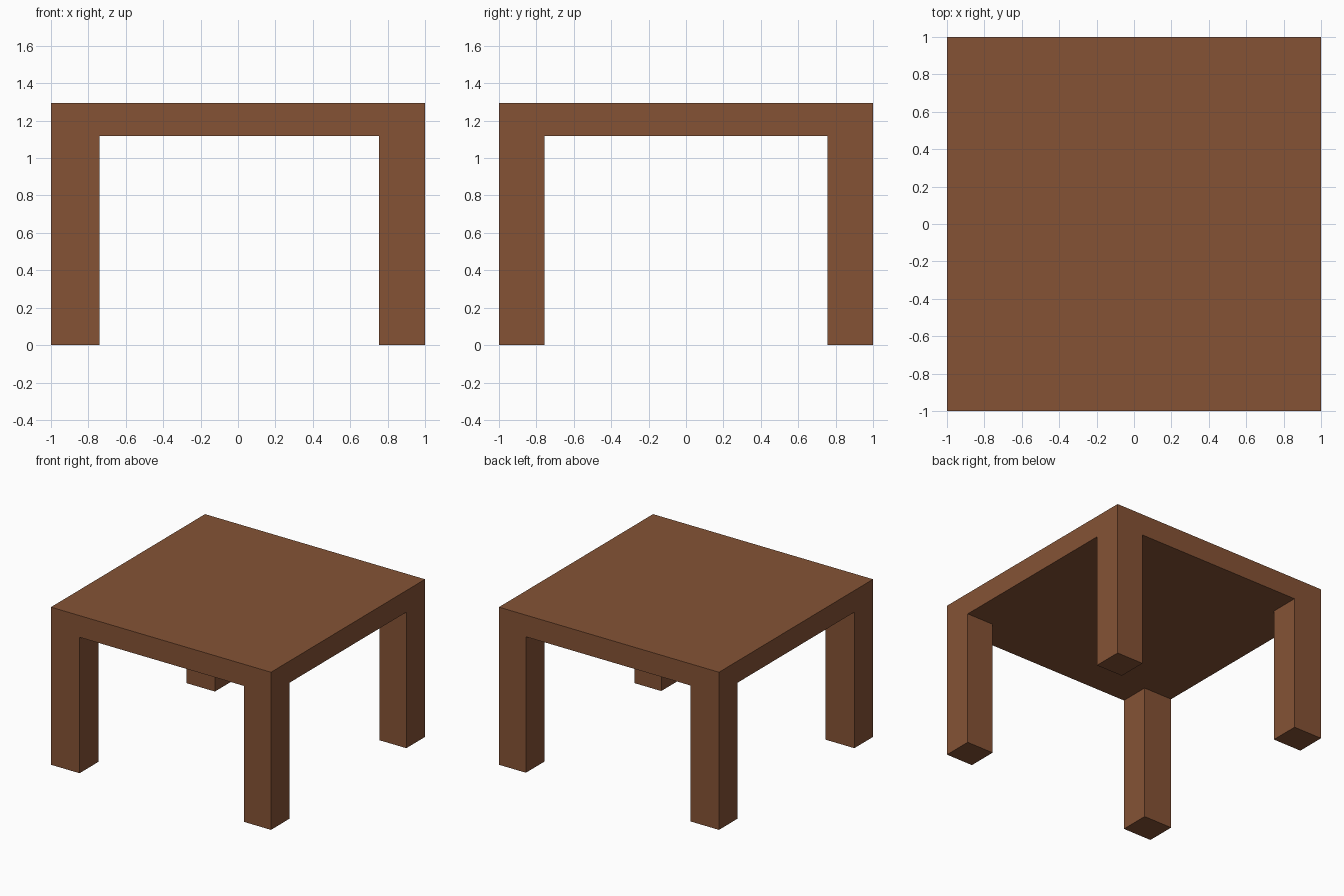
import bpy
import bmesh

if "Cube" in bpy.data.objects:
    bpy.data.objects.remove(bpy.data.objects["Cube"])

HEIGHT = 1.295      # top of the table
UNDER = 1.117       # underside of the slab, where the legs begin
LEG_Y = 0.243       # leg depth
LEG_X = {-1: 0.26, 1: 0.245}   # left legs are slightly wider

wood = bpy.data.materials.new("brown wood")
wood.diffuse_color = (0.235, 0.086, 0.036, 1.0)
wood.use_nodes = True
wood.node_tree.nodes["Principled BSDF"].inputs["Base Color"].default_value = wood.diffuse_color

# Table outline in plan: a 3 x 3 grid of cells whose corners carry the legs
xs = [-1, -1 + LEG_X[-1], 1 - LEG_X[1], 1]
ys = [-1, -1 + LEG_Y, 1 - LEG_Y, 1]

bm = bmesh.new()
grid = [[bm.verts.new((x, y, UNDER)) for y in ys] for x in xs]
cells = {}
for i in range(3):
    for j in range(3):
        cells[i, j] = bm.faces.new((grid[i][j], grid[i][j + 1],
                                    grid[i + 1][j + 1], grid[i + 1][j]))

# Slab: sides and top
top = [bm.verts.new((x, y, HEIGHT)) for x, y in ((-1, -1), (1, -1), (1, 1), (-1, 1))]
bm.faces.new(top)
rims = [[grid[i][0] for i in range(4)], [grid[3][j] for j in range(4)],
        [grid[i][3] for i in (3, 2, 1, 0)], [grid[0][j] for j in (3, 2, 1, 0)]]
for k, rim in enumerate(rims):
    bm.faces.new(rim + [top[(k + 1) % 4], top[k]])

# Legs: pull the four corner cells down to the floor
for i in (0, 2):
    for j in (0, 2):
        face = bmesh.ops.extrude_discrete_faces(bm, faces=[cells[i, j]])["faces"][0]
        for v in face.verts:
            v.co.z = 0
bmesh.ops.remove_doubles(bm, verts=bm.verts, dist=0.0001)
bmesh.ops.recalc_face_normals(bm, faces=bm.faces)

mesh = bpy.data.meshes.new("table")
bm.to_mesh(mesh)
bm.free()
mesh.materials.append(wood)
table = bpy.data.objects.new("table", mesh)
bpy.context.collection.objects.link(table)
